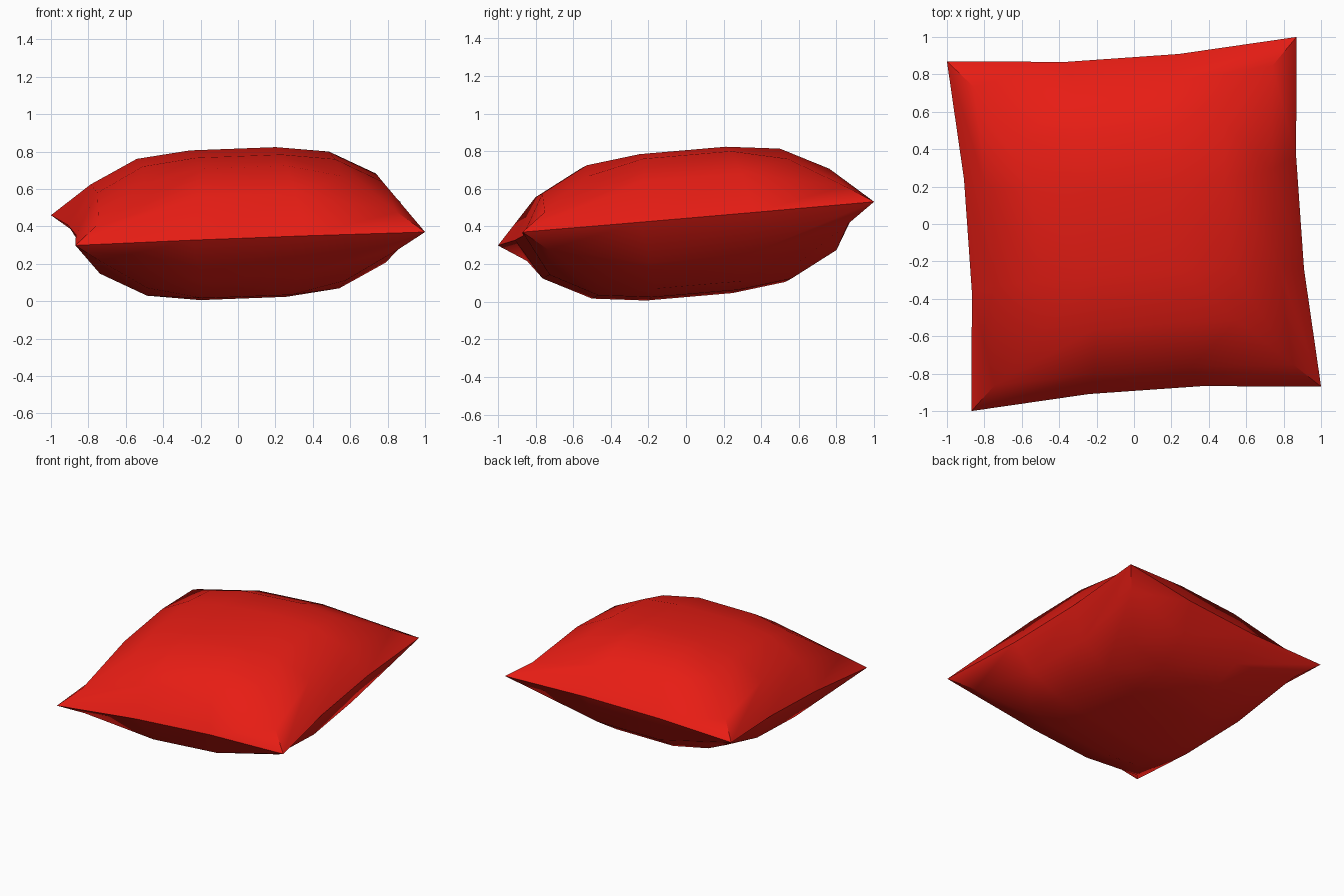
import bpy, bmesh, math
from mathutils import Vector

if "Cube" in bpy.data.objects:
    bpy.data.objects.remove(bpy.data.objects["Cube"])

# Quarter profile of the pillow: (in-line index, out index) -> u, v, height
INNER = (0.23, 0.23, 0.382)
CAP_MID, CAP_CORNER = (0.235, 0.515, 0.347), (0.53, 0.53, 0.28)
RING_MID, RING_CORNER = (0.26, 0.765, 0.217), (0.80, 0.80, 0.10)
SEAM_MID, SEAM_CORNER = (0.303, 0.89, 0.0), (0.937, 0.937, 0.0)

TURN = math.radians(4)
NORMAL = Vector((-0.032, -0.0885, 1)).normalized()

bm = bmesh.new()


def place(u, v, h):
    # turn about z, then lean onto the tilted middle plane
    x = u * math.cos(TURN) - v * math.sin(TURN)
    y = u * math.sin(TURN) + v * math.cos(TURN)
    return bm.verts.new(Vector((x, y, 0.415 + 0.032 * x + 0.0885 * y)) + NORMAL * h)


def ring(corner, mid, side):
    # twelve points: a corner and two in-between points per side
    pts = []
    for k in range(4):
        c, s = round(math.cos(k * math.pi / 2)), round(math.sin(k * math.pi / 2))
        for a, b, h in ((-corner[0], -corner[1], corner[2]),
                        (-mid[0], -mid[1], mid[2]), (mid[0], -mid[1], mid[2])):
            pts.append(place(a * c - b * s, a * s + b * c, h * side))
    return pts


def face(vs, side):
    bm.faces.new(vs if side > 0 else vs[::-1])


# Shared seam, then a puffed shell above and below it
seam = ring(SEAM_CORNER, SEAM_MID, 1)
for side in (1, -1):
    wall = ring(RING_CORNER, RING_MID, side)
    cap = ring(CAP_CORNER, CAP_MID, side)
    for lo, hi in ((seam, wall), (wall, cap)):
        for i in range(12):
            j = (i + 1) % 12
            face([lo[i], lo[j], hi[j], hi[i]], side)
    r, h = INNER[0], INNER[2] * side
    mid = [place(a * r, b * r, h) for a, b in ((-1, -1), (1, -1), (1, 1), (-1, 1))]
    face(mid, side)
    for k in range(4):
        i, n = 3 * k, mid[(k + 1) % 4]
        face([cap[i], cap[i + 1], mid[k], cap[i - 1]], side)
        face([cap[i + 1], cap[i + 2], n, mid[k]], side)

bmesh.ops.recalc_face_normals(bm, faces=bm.faces)
mesh = bpy.data.meshes.new("pillow")
bm.to_mesh(mesh)
bm.free()
pillow = bpy.data.objects.new("pillow", mesh)
bpy.context.collection.objects.link(pillow)

# Red cloth
red = bpy.data.materials.new("red_cloth")
red.diffuse_color = (0.8, 0.012, 0.007, 1)
red.use_nodes = True
red.node_tree.nodes["Principled BSDF"].inputs["Base Color"].default_value = red.diffuse_color
mesh.materials.append(red)

bpy.context.view_layer.objects.active = pillow
pillow.select_set(True)
bpy.ops.object.shade_smooth_by_angle(angle=math.radians(45))
